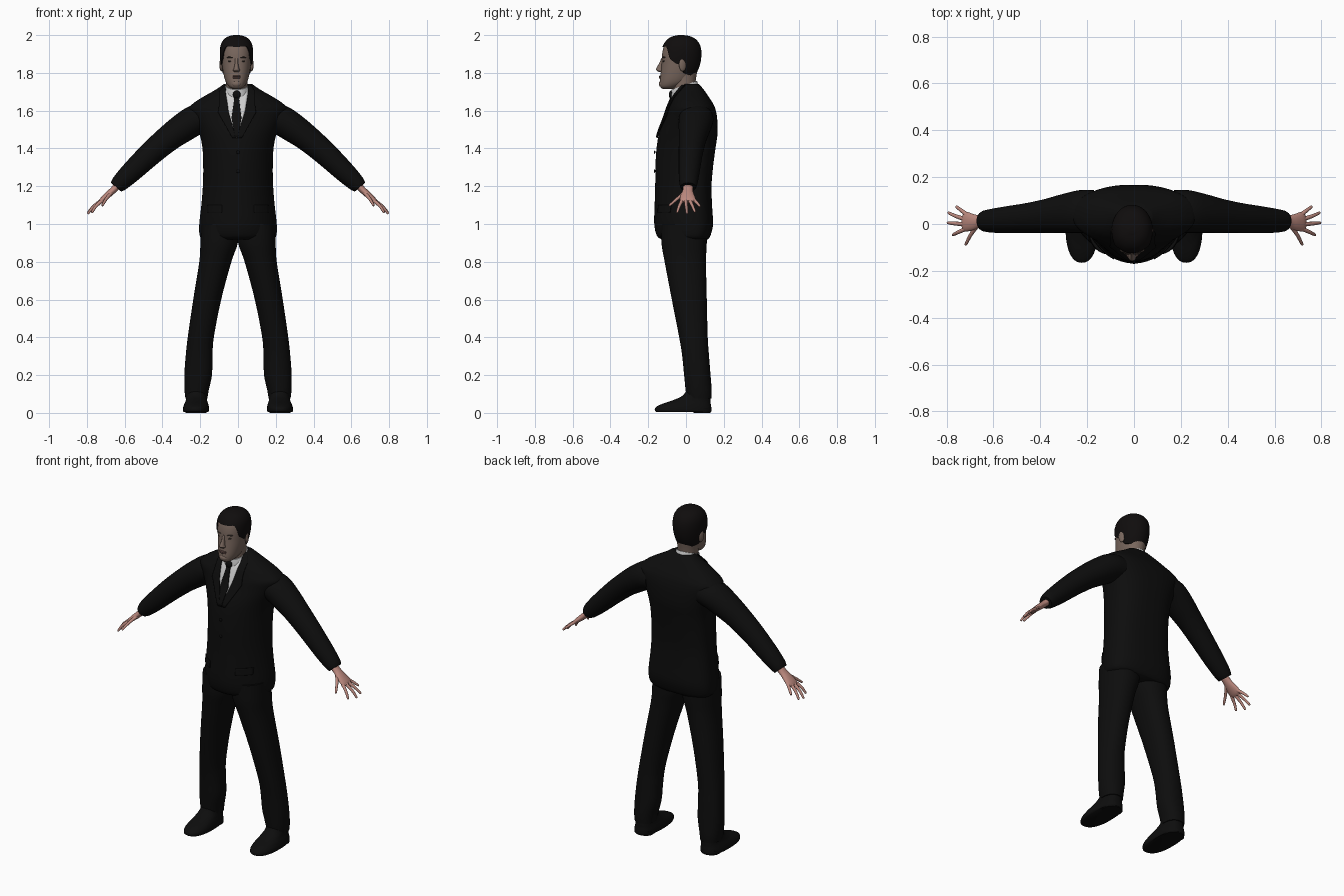
import bpy, bmesh, math
from mathutils import Vector

if "Cube" in bpy.data.objects:
    bpy.data.objects.remove(bpy.data.objects["Cube"])


def material(name, r, g, b):
    m = bpy.data.materials.new(name)
    m.use_nodes = True
    m.diffuse_color = (r, g, b, 1)
    bsdf = m.node_tree.nodes["Principled BSDF"]
    bsdf.inputs["Base Color"].default_value = (r, g, b, 1)
    bsdf.inputs["Roughness"].default_value = 0.8
    return m


SUIT = material("suit black", .004, .004, .004)
HAIR = material("hair black", .005, .004, .004)
FACE = material("face skin", .19, .135, .11)
HAND = material("hand skin", .50, .25, .21)
SHIRT = material("shirt white", .62, .62, .62)
LIP = material("lip brown", .13, .075, .065)
EYE = material("eye dark", .04, .03, .025)


def finish(name, bm, mat, angle=50):
    bmesh.ops.recalc_face_normals(bm, faces=bm.faces)
    me = bpy.data.meshes.new(name)
    bm.to_mesh(me)
    bm.free()
    me.materials.append(mat)
    ob = bpy.data.objects.new(name, me)
    bpy.context.collection.objects.link(ob)
    bpy.ops.object.select_all(action='DESELECT')
    ob.select_set(True)
    bpy.context.view_layer.objects.active = ob
    bpy.ops.object.shade_smooth_by_angle(angle=math.radians(angle))
    return ob


def smooth(keys, steps=5):
    """Spline through a list of equal-length tuples."""
    out = []
    for i in range(len(keys) - 1):
        a, b, c, d = (keys[max(0, min(len(keys) - 1, i + k))] for k in (-1, 0, 1, 2))
        for j in range(steps):
            t = j / steps
            out.append(tuple(q + t / 2 * (r - p + t * (2 * p - 5 * q + 4 * r - s + t * (3 * (q - r) + s - p)))
                             for p, q, r, s in zip(a, b, c, d)))
    return out + [keys[-1]]


def skin(name, rings, mat, side=1, caps=True):
    bm = bmesh.new()
    rows = [[bm.verts.new((p[0] * side, p[1], p[2])) for p in r] for r in rings]
    n = len(rows[0])
    for a, b in zip(rows, rows[1:]):
        for i in range(n):
            k = (i + 1) % n
            bm.faces.new((a[i], a[k], b[k], b[i]))
    if caps:
        bm.faces.new(rows[0])
        bm.faces.new(rows[-1])
    return finish(name, bm, mat)


def outline(sec, ang, yc=None, nf=2, nb=2, grow=0):
    """Point on a horizontal section (z, centre x, half width, front y, back y)."""
    z, xc, hw, yf, yb = sec
    mid = (yf + yb) / 2 if yc is None else yc
    c, s = math.cos(ang), math.sin(ang)
    n = nf if s < 0 else nb
    depth = (mid - yf if s < 0 else yb - mid) + grow
    x = xc + math.copysign(abs(c) ** (2 / n), c) * (hw + grow)
    return Vector((x, mid + math.copysign(abs(s) ** (2 / n), s) * depth, z))


def body(name, keys, mat, side=1, n=40, tilt=0, **shape):
    rings = [[outline(s, i * math.tau / n, **shape) for i in range(n)] for s in smooth(keys)]
    for ring in rings:
        for p in ring:
            p.z += tilt * p.y
    return skin(name, rings, mat, side)


def limb(name, keys, mat, side=1, n=24):
    """Tube through (x, y, z, radius in y, radius across)."""
    path = smooth(keys)
    rings = []
    for i, k in enumerate(path):
        t = Vector(path[min(i + 1, len(path) - 1)][:3]) - Vector(path[max(i - 1, 0)][:3])
        t.normalize()
        u = (Vector((0, 1, 0)) - t * t.y).normalized()
        v = t.cross(u)
        rings.append([Vector(k[:3]) + u * k[3] * math.cos(a * math.tau / n)
                      + v * k[4] * math.sin(a * math.tau / n) for a in range(n)])
    return skin(name, rings, mat, side)


def blob(name, loc, size, mat, turn=0):
    bm = bmesh.new()
    bmesh.ops.create_uvsphere(bm, u_segments=20, v_segments=12, radius=1)
    for v in bm.verts:
        v.co = Vector(a * b for a, b in zip(v.co, size))
    ob = finish(name, bm, mat)
    ob.location = loc
    ob.rotation_euler.z = turn
    return ob


def at(dense, z):
    for a, b in zip(dense, dense[1:]):
        if z <= b[0]:
            t = max(0, (z - a[0]) / (b[0] - a[0]))
            return tuple(p + (q - p) * t for p, q in zip(a, b))
    return dense[-1]


# Jacket body
JACKET = [(.918, 0, .185, -.13, .115), (.94, 0, .203, -.155, .13), (1.0, 0, .205, -.168, .143),
          (1.1, 0, .194, -.166, .138), (1.2, 0, .186, -.163, .135), (1.3, 0, .184, -.162, .143),
          (1.4, 0, .188, -.156, .156), (1.48, 0, .205, -.142, .167), (1.56, 0, .24, -.112, .165),
          (1.61, 0, .262, -.095, .155), (1.64, 0, .235, -.083, .142), (1.67, 0, .19, -.07, .122),
          (1.71, 0, .12, -.045, .095), (1.74, 0, .076, -.02, .07)]
CUT = dict(yc=.03, nf=1.9, nb=2.6)
body("jacket", JACKET, SUIT, n=64, **CUT)
jacket_dense = smooth(JACKET)


def front_plate(name, rows, lift, mat, cols=10):
    """Thin plate on the jacket front, rows of (z, left x, right x)."""
    bm = bmesh.new()
    grid = []
    for a, b in zip(rows, rows[1:]):
        for j in range(9):
            z, x0, x1 = (p + (q - p) * j / 8 for p, q in zip(a, b))
            sec = at(jacket_dense, z)
            line = []
            for i in range(cols + 1):
                x = x0 + (x1 - x0) * i / cols
                r = max(0, 1 - (abs(x) / sec[2]) ** CUT["nf"]) ** (1 / CUT["nf"])
                line.append(bm.verts.new((x, CUT["yc"] - (CUT["yc"] - sec[3]) * r - lift, z)))
            grid.append(line)
    for a, b in zip(grid, grid[1:]):
        for i in range(cols):
            bm.faces.new((a[i], a[i + 1], b[i + 1], b[i]))
    bmesh.ops.remove_doubles(bm, verts=bm.verts, dist=.0002)
    ob = finish(name, bm, mat)
    mod = ob.modifiers.new("thickness", 'SOLIDIFY')
    mod.thickness, mod.offset = .005, 0
    return ob


# Shirt front, tie, lapels, pocket flaps and buttons
front_plate("shirt_front", [(1.455, -.01, -.006), (1.6, -.052, .038), (1.7, -.066, .054), (1.735, -.06, .05)], .004, SHIRT)
front_plate("tie", [(1.46, -.016, 0), (1.56, -.034, .018), (1.66, -.02, .006), (1.675, -.022, .008), (1.71, -.03, .016)], .010, SUIT)
front_plate("right_lapel", [(1.455, -.03, -.01), (1.59, -.105, -.05), (1.63, -.1, -.055), (1.70, -.1, -.066), (1.735, -.068, -.06)], .007, SUIT)
front_plate("left_lapel", [(1.455, -.01, .02), (1.59, .036, .095), (1.63, .044, .09), (1.70, .054, .09), (1.735, .05, .068)], .007, SUIT)
for side, label in ((1, "left"), (-1, "right")):
    front_plate(label + "_pocket_flap", [(1.06, side * .085, side * .16), (1.1, side * .085, side * .16)], .003, SUIT)
for i in range(2):
    blob("jacket_button", (0, -.166, 1.28 + i * .1), (.009, .004, .009), SUIT)

# Neck and shirt collar
body("neck", [(1.66, -.006, .06, -.06, .058), (1.74, -.007, .057, -.072, .05), (1.81, -.008, .06, -.075, .06)], FACE)
body("shirt_collar", [(1.68, -.005, .07, -.078, .068), (1.71, -.006, .067, -.079, .065), (1.738, -.007, .061, -.076, .058)], SHIRT, tilt=.35)
blob("tie_knot", (-.007, -.078, 1.685), (.021, .013, .022), SUIT)

# Head
HX = -.008
HEAD = [(1.716, HX, .022, -.125, -.07), (1.728, HX, .041, -.137, -.03), (1.755, HX, .058, -.139, .02),
        (1.80, HX, .07, -.134, .05), (1.85, HX, .077, -.129, .069), (1.90, HX, .081, -.126, .075),
        (1.94, HX, .078, -.117, .069), (1.967, HX, .066, -.1, .053), (1.983, HX, .049, -.08, .032),
        (1.991, HX, .03, -.06, .01), (1.995, HX, .008, -.036, -.02)]
body("head", HEAD, FACE, n=48, nf=2.2)
head_dense = smooth(HEAD)

# Hair cap, its lower edge following the hairline from brow to nape
HAIRLINE = [(-1, 1.938), (-.8, 1.942), (-.66, 1.92), (-.52, 1.875), (-.2, 1.85), (.1, 1.84), (.3, 1.80), (1.01, 1.778)]
columns = []
for i in range(64):
    ang = i * math.tau / 64
    low = at(HAIRLINE, math.sin(ang))[1]
    col = [outline(at(head_dense, low), ang, nf=2.2, grow=-.004)]
    for j in range(21):
        z = low + (1.995 - low) * (1 - (1 - j / 20) ** 2)
        p = outline(at(head_dense, z), ang, nf=2.2, grow=.007)
        p.z += .005 * j / 20
        col.append(p)
    columns.append(col)
skin("hair", list(zip(*columns)), HAIR)

# Facial features
body("nose", [(1.805, HX, .013, -.143, -.12), (1.814, HX, .018, -.157, -.12), (1.824, HX, .014, -.157, -.12),
              (1.85, HX, .009, -.143, -.11), (1.878, HX, .009, -.13, -.11)], FACE, n=20)
blob("upper_lip", (HX, -.135, 1.782), (.025, .009, .004), LIP)
blob("lower_lip", (HX, -.135, 1.774), (.021, .009, .005), LIP)
blob("chin", (HX, -.128, 1.742), (.026, .016, .018), FACE)
for side, label in ((1, "left"), (-1, "right")):
    blob(label + "_eye", (HX + side * .032, -.117, 1.862), (.013, .006, .005), EYE, side * .3)
    blob(label + "_eyebrow", (HX + side * .034, -.117, 1.882), (.02, .007, .004), EYE, side * .3)
    blob(label + "_ear", (HX + side * .08, -.018, 1.843), (.009, .02, .035), FACE, side * .35)

# Arms, hands, legs and shoes
ARM = [(.17, .055, 1.56, .09, .075), (.225, .053, 1.55, .092, .08), (.295, .045, 1.507, .084, .077),
       (.37, .035, 1.452, .073, .07), (.46, .025, 1.375, .064, .064), (.56, .017, 1.28, .056, .056),
       (.625, .013, 1.217, .048, .046), (.645, .012, 1.195, .041, .036)]
PALM = [(.625, .011, 1.215, .028, .02), (.66, .01, 1.18, .027, .018), (.69, .008, 1.153, .036, .017),
        (.718, .01, 1.128, .042, .014), (.73, .011, 1.117, .034, .009)]
FINGERS = {"index_finger": ((.717, -.02, 1.126), (.752, -.036, 1.094), (.772, -.046, 1.063)),
           "middle_finger": ((.722, -.001, 1.126), (.765, .002, 1.092), (.793, .005, 1.057)),
           "ring_finger": ((.72, .02, 1.127), (.762, .034, 1.096), (.79, .047, 1.066)),
           "little_finger": ((.71, .037, 1.133), (.737, .058, 1.112), (.757, .073, 1.094)),
           "thumb": ((.672, -.01, 1.163), (.698, -.048, 1.132), (.717, -.085, 1.1))}
TROUSER = [(.075, .22, .058, .005, .135), (.12, .219, .064, -.002, .136), (.2, .211, .073, -.01, .13),
           (.3, .206, .071, -.02, .122), (.4, .197, .069, -.036, .115), (.6, .163, .074, -.075, .11),
           (.8, .12, .085, -.113, .106), (.9, .1, .099, -.13, .11), (1.0, .095, .1, -.13, .11)]
SHOE = [(.004, .223, .064, -.155, .132), (.012, .223, .069, -.165, .135), (.03, .222, .068, -.16, .134),
        (.048, .221, .063, -.125, .131), (.065, .22, .057, -.075, .13), (.09, .22, .052, -.02, .128),
        (.13, .22, .048, .01, .125)]
for side, label in ((1, "left_"), (-1, "right_")):
    limb(label + "sleeve", ARM, SUIT, side)
    limb(label + "palm", PALM, HAND, side)
    for finger, (a, b, c) in FINGERS.items():
        tip = tuple(q + (q - p) * .1 for p, q in zip(b, c))
        limb(label + finger, [a + (.01, .01), b + (.008, .008), c + (.006, .006), tip + (.002, .002)], HAND, side, 12)
    body(label + "trouser_leg", TROUSER, SUIT, side, nf=2.2, nb=2.2)
    body(label + "shoe", SHOE, SUIT, side, nf=2.3, nb=2.6)
    body(label + "shoe_heel", [(0, .222, .055, .04, .13), (.025, .222, .057, .035, .133)], SUIT, side, nf=4)
